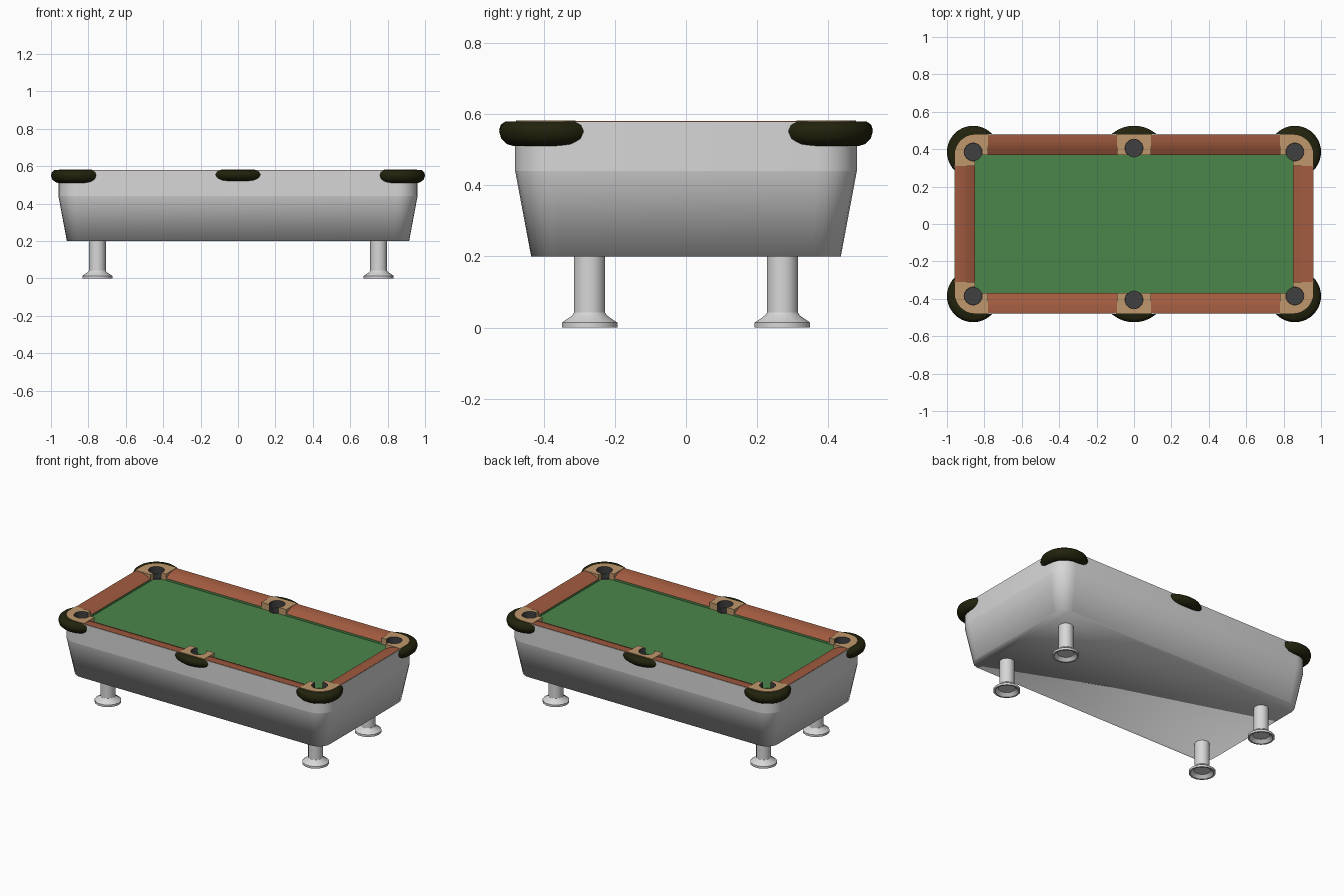
import bpy, bmesh, math

if "Cube" in bpy.data.objects:
    bpy.data.objects.remove(bpy.data.objects["Cube"])


def mat(name, r, g, b):
    m = bpy.data.materials.new(name)
    m.diffuse_color = (r, g, b, 1)
    m.use_nodes = True
    m.node_tree.nodes["Principled BSDF"].inputs["Base Color"].default_value = m.diffuse_color
    return m


GREY = mat("light grey", 0.68, 0.68, 0.68)
GREEN = mat("felt green", 0.07, 0.24, 0.07)
BROWN = mat("rail brown", 0.36, 0.105, 0.05)
TAN = mat("plate tan", 0.52, 0.31, 0.15)
OLIVE = mat("dark olive", 0.016, 0.016, 0.004)
DARK = mat("pocket grey", 0.05, 0.05, 0.05)


def finish(name, bm, mats, angle=30):
    bmesh.ops.remove_doubles(bm, verts=bm.verts, dist=1e-5)
    bmesh.ops.recalc_face_normals(bm, faces=bm.faces)
    me = bpy.data.meshes.new(name)
    bm.to_mesh(me)
    bm.free()
    ob = bpy.data.objects.new(name, me)
    bpy.context.collection.objects.link(ob)
    for m in mats:
        me.materials.append(m)
    if angle:
        bpy.ops.object.select_all(action='DESELECT')
        ob.select_set(True)
        bpy.context.view_layer.objects.active = ob
        bpy.ops.object.shade_smooth_by_angle(angle=math.radians(angle))
    return ob


def loft(bm, rings, wrap=False):
    """Skin a list of closed rings; cap the ends unless wrapped."""
    vs = [[bm.verts.new(p) for p in r] for r in rings]
    n = len(vs[0])
    for k in range(len(vs) if wrap else len(vs) - 1):
        a, b = vs[k], vs[(k + 1) % len(vs)]
        for i in range(n):
            j = (i + 1) % n
            bm.faces.new((a[i], a[j], b[j], b[i]))
    if not wrap:
        bm.faces.new(vs[0])
        bm.faces.new(vs[-1])


def sweep(bm, profile, cx, cy, a0=0, a1=360, n=24):
    """Turn an (r, z) profile about a vertical axis, fully or over an arc."""
    full = a1 - a0 >= 360
    angs = [math.radians(a0 + (a1 - a0) * i / n) for i in range(n if full else n + 1)]
    loft(bm, [[(cx + r * math.cos(a), cy + r * math.sin(a), z) for r, z in profile]
              for a in angs], full)


def prism(bm, pts, z0, z1):
    loft(bm, [[(x, y, z) for x, y in pts] for z in (z0, z1)])


def rounded(hx, hy, r, z, n=6):
    ring = []
    for q, (sx, sy) in enumerate(((1, 1), (-1, 1), (-1, -1), (1, -1))):
        for i in range(n + 1):
            a = math.pi / 2 * (q + i / n)
            ring.append((sx * (hx - r) + r * math.cos(a), sy * (hy - r) + r * math.sin(a), z))
    return ring


# Pocket positions: (x, y)
HOLE_R = 0.048
corners = [(sx, sy) for sx in (-1, 1) for sy in (-1, 1)]
holes = [(sx * 0.86, sy * 0.385) for sx, sy in corners] + [(0, -0.405), (0, 0.405)]

# Tapered cabinet with rounded corners and a sunken top
bm = bmesh.new()
loft(bm, [rounded(0.915, 0.435, 0.08, 0.20), rounded(0.96, 0.48, 0.11, 0.44),
          rounded(0.96, 0.48, 0.11, 0.578), rounded(0.94, 0.46, 0.09, 0.578),
          rounded(0.94, 0.46, 0.09, 0.50)])
body = finish("cabinet", bm, [GREY], 0)
for p in body.data.polygons:
    p.use_smooth = True
for e in body.data.edges:
    z = [body.data.vertices[v].co.z for v in e.vertices]
    e.use_edge_sharp = abs(z[0] - z[1]) < 1e-4 and z[0] > 0.43

# Cutter for the six pocket holes
bm = bmesh.new()
for x, y in holes:
    sweep(bm, [(0, 0.4), (HOLE_R, 0.4), (HOLE_R, 0.7), (0, 0.7)], x, y)
cutter = finish("hole_cutter", bm, [DARK], 0)
cutter.hide_render = True


def cut(ob):
    mod = ob.modifiers.new("holes", 'BOOLEAN')
    mod.operation = 'DIFFERENCE'
    mod.solver = 'EXACT'
    mod.object = cutter
    bpy.context.view_layer.objects.active = ob
    bpy.ops.object.modifier_apply(modifier=mod.name)


# Felt playing bed
bm = bmesh.new()
prism(bm, [(-0.87, -0.39), (0.87, -0.39), (0.87, 0.39), (-0.87, 0.39)], 0.51, 0.54)
felt = finish("felt_bed", bm, [GREEN], 0)
cut(felt)


# Rails sloping down towards the felt, with a green lower edge
def rail(name, inner, outer, a, b, sign, along_x):
    prof = [(outer, 0.53), (outer, 0.58), (inner + 0.07, 0.58), (inner + 0.045, 0.574),
            (inner + 0.02, 0.563), (inner, 0.553), (inner, 0.53)]
    bm = bmesh.new()
    loft(bm, [[(t, sign * p, z) if along_x else (sign * p, t, z) for p, z in prof]
              for t in (a, b)])
    for f in bm.faces:
        c = f.calc_center_median()
        if abs(abs(c.y if along_x else c.x) - inner) < 1e-3:
            f.material_index = 1
    finish(name, bm, [BROWN, GREEN])


for s, side in ((-1, "front"), (1, "back")):
    rail(side + "_left_rail", 0.37, 0.477, -0.785, -0.085, s, True)
    rail(side + "_right_rail", 0.37, 0.477, 0.085, 0.785, s, True)
for s, side in ((-1, "left"), (1, "right")):
    rail(side + "_end_rail", 0.85, 0.957, -0.315, 0.315, s, False)

# Tan pocket plates: L shaped at corners, straight at the middle
plates = []
arc = [(0.85 + 0.108 * math.cos(a), 0.37 + 0.108 * math.sin(a))
       for a in [math.pi / 2 * (1 - i / 8) for i in range(9)]]
shape = [(0.85, 0.37), (0.78, 0.37), (0.78, 0.478)] + arc + [(0.958, 0.31), (0.85, 0.31)]
for sx, sy in corners:
    bm = bmesh.new()
    prism(bm, [(sx * x, sy * y) for x, y in shape], 0.53, 0.582)
    plates.append(finish("corner_plate", bm, [TAN, DARK], 0))
for s in (-1, 1):
    bm = bmesh.new()
    prism(bm, [(-0.09, s * 0.37), (0.09, s * 0.37), (0.09, s * 0.478), (-0.09, s * 0.478)],
          0.53, 0.582)
    plates.append(finish("middle_plate", bm, [TAN, DARK], 0))
for ob in plates:
    cut(ob)
    for p in ob.data.polygons:
        near = min(math.hypot(p.center.x - x, p.center.y - y) for x, y in holes)
        p.material_index = 1 if abs(p.normal.z) < 0.5 and near < HOLE_R + 0.001 else 0
bpy.data.objects.remove(cutter)

# Dark liners at the bottom of the pockets
for x, y in holes:
    bm = bmesh.new()
    sweep(bm, [(0, 0.502), (0.05, 0.502), (0.05, 0.535), (0.046, 0.535),
               (0.046, 0.506), (0, 0.506)], x, y)
    finish("pocket_liner", bm, [DARK])


# Rounded olive bumpers around the pockets
def bumper(name, cx, cy, r, inner, low, mid, half):
    h = 0.579 - low
    prof = [(inner, 0.579), (r - 0.018, 0.579), (r - 0.005, 0.579 - 0.15 * h),
            (r, 0.579 - 0.4 * h), (r - 0.006, low + 0.3 * h), (r - 0.022, low + 0.08 * h),
            (r - 0.04, low), (inner, low)]
    bm = bmesh.new()
    sweep(bm, prof, cx, cy, mid - half, mid + half, 20)
    finish(name, bm, [OLIVE], 50)


for sx, sy in corners:
    bumper("corner_bumper", sx * 0.86, sy * 0.385, 0.14, 0.085, 0.51,
           math.degrees(math.atan2(sy, sx)), 91)
for s in (-1, 1):
    bumper("middle_bumper", 0, s * 0.3425, 0.1825, 0.13, 0.52, 90 * s, 42)

# Round legs with flared feet
for sx, sy in corners:
    bm = bmesh.new()
    sweep(bm, [(0, 0.02), (0.05, 0.02), (0.07, 0), (0.08, 0), (0.08, 0.014), (0.05, 0.034),
               (0.045, 0.042), (0.045, 0.21), (0, 0.21)], sx * 0.752, sy * 0.271, n=14)
    finish("leg", bm, [GREY])
